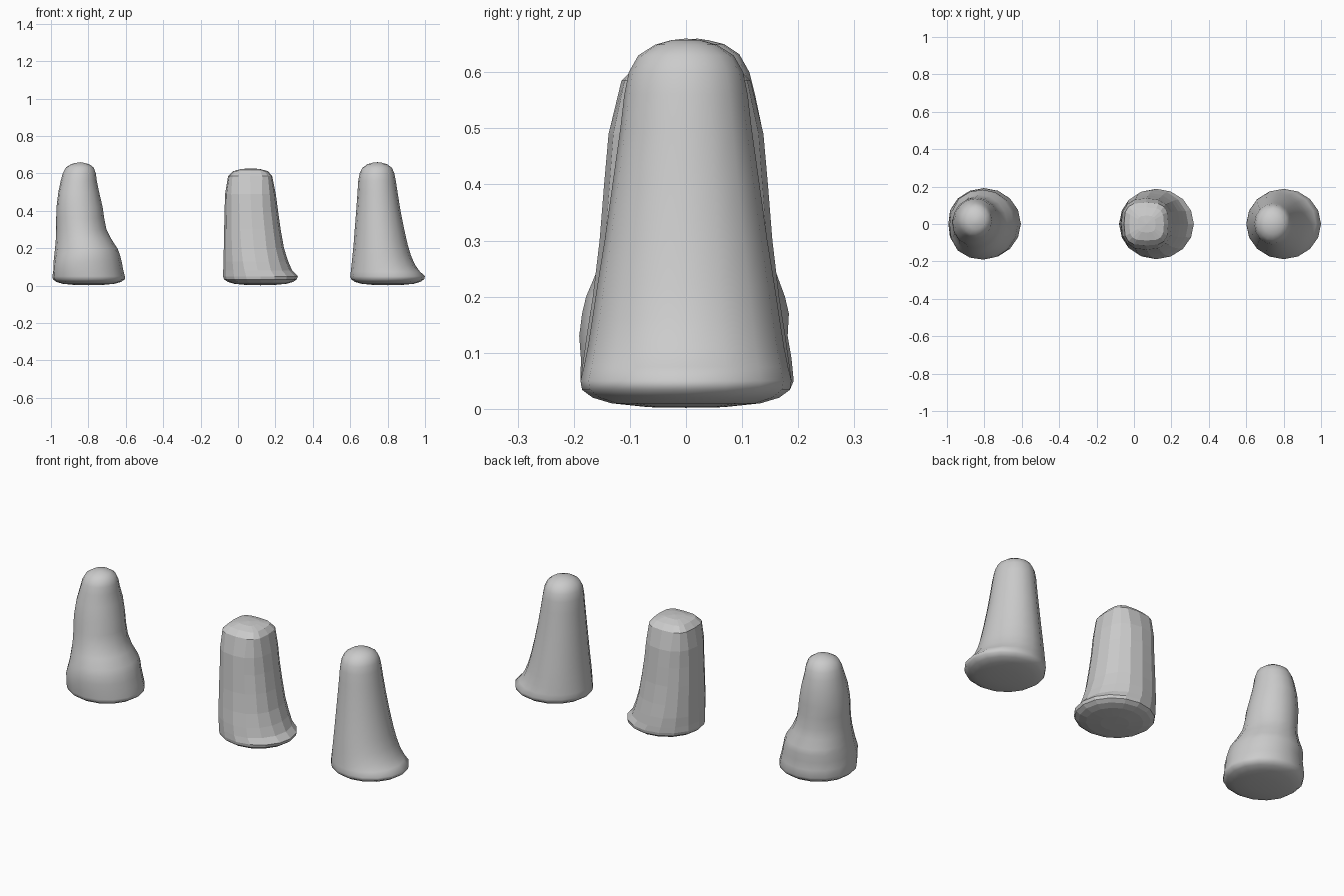
import bpy, bmesh, math

SIDES = 16


def finger(name, rings, smooth, lumps=()):
    """Loft rings (z, x_left, x_right, y_front, y_back, squareness), closed with poles."""
    bm = bmesh.new()
    loops = []
    for z, xl, xr, yf, yb, p in rings:
        loop = []
        for i in range(SIDES):
            a = 2 * math.pi * i / SIDES
            c, s = math.cos(a), math.sin(a)
            ux = math.copysign(abs(c) ** (2 / p), c) if abs(c) > 1e-6 else 0
            uy = math.copysign(abs(s) ** (2 / p), s) if abs(s) > 1e-6 else 0
            k = 1.0
            for la, lz, wa, wz, amount in lumps:
                d = (math.degrees(a) - la + 180) % 360 - 180
                k += amount * math.exp(-(d / wa) ** 2 - ((z - lz) / wz) ** 2)
            loop.append(bm.verts.new(((xl + xr) / 2 + ux * k * (xr - xl) / 2,
                                      (yf + yb) / 2 + uy * k * (yb - yf) / 2, z)))
        loops.append(loop)
    for a, b in zip(loops, loops[1:]):
        for i in range(SIDES):
            j = (i + 1) % SIDES
            bm.faces.new((a[i], a[j], b[j], b[i]))
    # close both ends with a pole
    for loop, r, dz, flip in ((loops[0], rings[0], -0.001, True), (loops[-1], rings[-1], 0.003, False)):
        pole = bm.verts.new(((r[1] + r[2]) / 2, (r[3] + r[4]) / 2, r[0] + dz))
        for i in range(SIDES):
            j = (i + 1) % SIDES
            bm.faces.new((loop[j], loop[i], pole) if flip else (loop[i], loop[j], pole))
    bmesh.ops.recalc_face_normals(bm, faces=bm.faces)
    mesh = bpy.data.meshes.new(name)
    bm.to_mesh(mesh)
    bm.free()
    for f in mesh.polygons:
        f.use_smooth = smooth
    obj = bpy.data.objects.new(name, mesh)
    bpy.context.collection.objects.link(obj)
    return obj


def base(cx):
    """Shallow domed underside shared by every stub."""
    return [(z, cx - r, cx + r, -r * 0.95, r * 0.95, 2)
            for z, r in ((0.003, 0.07), (0.010, 0.14), (0.020, 0.175), (0.034, 0.195))]


def sym(rows, p=2):
    return [(z, xl, xr, -y, y, p) for z, xl, xr, y in rows]


# Clean smooth stub on the right
smooth_stub = base(0.8) + sym([
    (0.05, 0.600, 1.000, 0.188), (0.075, 0.603, 0.973, 0.182),
    (0.11, 0.607, 0.947, 0.175), (0.16, 0.612, 0.925, 0.167),
    (0.22, 0.618, 0.907, 0.158), (0.30, 0.624, 0.889, 0.145),
    (0.40, 0.632, 0.869, 0.131), (0.50, 0.639, 0.853, 0.117),
    (0.56, 0.643, 0.844, 0.110), (0.60, 0.650, 0.836, 0.102),
    (0.63, 0.665, 0.823, 0.085), (0.649, 0.692, 0.797, 0.055),
    (0.657, 0.720, 0.770, 0.027)])
finger("smooth_stub", smooth_stub, True)

# Flat-faced stub in the middle, squaring off towards its cap
block_stub = base(0.12) + sym([
    (0.05, -0.080, 0.320, 0.188), (0.08, -0.079, 0.290, 0.184)]) + sym([
    (0.13, -0.078, 0.268, 0.177)], 2.1) + sym([
    (0.20, -0.076, 0.246, 0.166)], 2.2) + sym([
    (0.30, -0.074, 0.228, 0.154), (0.40, -0.072, 0.214, 0.146)], 2.3) + sym([
    (0.49, -0.069, 0.202, 0.138)], 2.5) + sym([
    (0.585, -0.053, 0.183, 0.115)], 3.2) + sym([
    (0.612, -0.025, 0.160, 0.088), (0.624, 0.020, 0.115, 0.045)], 3.4)
finger("faceted_stub", block_stub, False)

# Lumpy sculpted stub on the left
lumpy_stub = base(-0.8) + [
    (0.05, -1.000, -0.605, -0.188, 0.192, 2), (0.09, -0.995, -0.615, -0.187, 0.188, 2),
    (0.13, -0.990, -0.622, -0.190, 0.181, 2), (0.17, -0.982, -0.633, -0.185, 0.183, 2),
    (0.20, -0.978, -0.645, -0.178, 0.176, 2), (0.25, -0.974, -0.678, -0.157, 0.158, 2),
    (0.30, -0.972, -0.703, -0.140, 0.150, 2), (0.36, -0.972, -0.715, -0.128, 0.145, 2),
    (0.42, -0.970, -0.724, -0.116, 0.141, 2), (0.50, -0.960, -0.743, -0.100, 0.135, 2),
    (0.56, -0.948, -0.755, -0.084, 0.123, 2), (0.60, -0.937, -0.760, -0.075, 0.113, 2),
    (0.632, -0.920, -0.772, -0.058, 0.095, 2), (0.650, -0.892, -0.797, -0.028, 0.068, 2),
    (0.657, -0.862, -0.825, 0.000, 0.040, 2)]
# lumps: angle, height, angular width, height width, strength
finger("lumpy_stub", lumpy_stub, True, [
    (180, 0.08, 20, 0.06, -0.05), (135, 0.18, 25, 0.05, 0.05),
    (225, 0.12, 25, 0.06, 0.05), (225, 0.46, 30, 0.07, 0.06),
    (45, 0.48, 30, 0.06, 0.05), (135, 0.32, 25, 0.05, -0.06),
    (315, 0.33, 25, 0.06, -0.04)])
